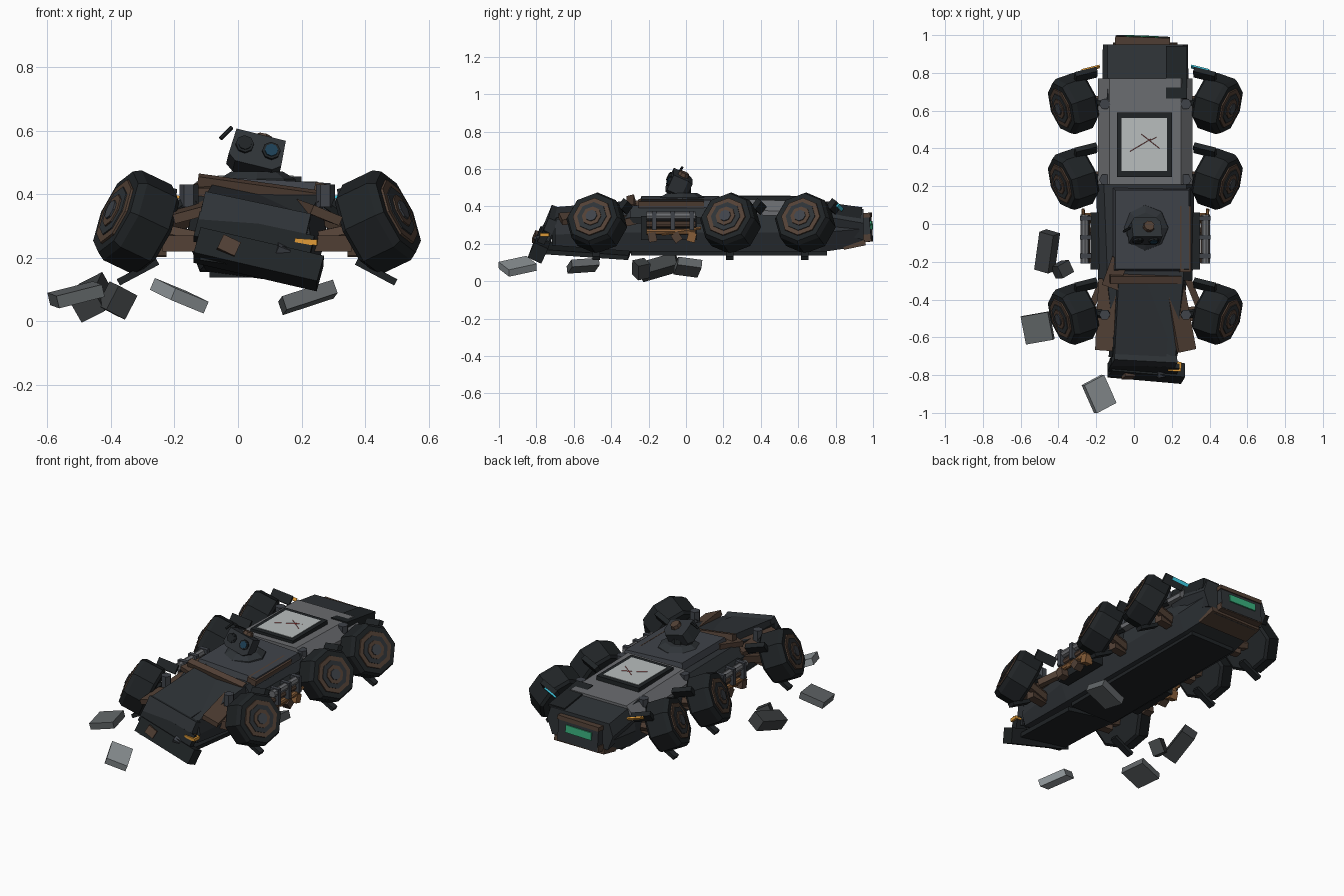
import bpy, bmesh
from math import radians, cos, sin, pi
from mathutils import Vector, Euler

if "Cube" in bpy.data.objects:
    bpy.data.objects.remove(bpy.data.objects["Cube"])

CX = 0.06  # centreline of the vehicle


def mat(name, r, g, b):
    m = bpy.data.materials.new(name)
    m.diffuse_color = (r, g, b, 1)
    m.use_nodes = True
    m.node_tree.nodes["Principled BSDF"].inputs["Base Color"].default_value = m.diffuse_color
    return m


DARK = mat("black_metal", .014, .017, .019)
HULL = mat("dark_steel", .028, .033, .038)
DECK = mat("worn_steel", .05, .056, .067)
GREY = mat("grey_paint", .145, .15, .16)
RUST = mat("rust", .085, .052, .036)
ORANGE = mat("orange", .75, .33, .04)
COPPER = mat("copper", .24, .11, .04)
PANEL = mat("panel_white", .48, .51, .51)
RED = mat("red", .35, .03, .03)
GREEN = mat("green", .04, .42, .2)
CYAN = mat("cyan", .04, .5, .65)
LENS = mat("blue_lens", .012, .05, .09)
STONE = [mat("rubble_%d" % i, c, c * 1.1, c * 1.15) for i, c in enumerate((.05, .12, .28))]


def finish(name, bm, m, loc=(0, 0, 0), rot=None):
    bmesh.ops.recalc_face_normals(bm, faces=bm.faces)
    me = bpy.data.meshes.new(name)
    bm.to_mesh(me)
    bm.free()
    me.materials.append(m)
    o = bpy.data.objects.new(name, me)
    o.location = loc
    if rot is not None:
        o.rotation_euler = rot
    bpy.context.collection.objects.link(o)
    return o


def box(name, loc, size, m, rot=(0, 0, 0), taper=1.0):
    bm = bmesh.new()
    bmesh.ops.create_cube(bm, size=1)
    for v in bm.verts:
        k = taper if v.co.z > 0 else 1
        v.co = Vector((v.co.x * size[0] * k, v.co.y * size[1] * k, v.co.z * size[2]))
    return finish(name, bm, m, loc, [radians(a) for a in rot])


def loft(name, rings, m, loc=(0, 0, 0), rot=None):
    bm = bmesh.new()
    vs = [[bm.verts.new(p) for p in r] for r in rings]
    n = len(vs[0])
    for a, b in zip(vs, vs[1:]):
        for i in range(n):
            bm.faces.new((a[i], a[(i + 1) % n], b[(i + 1) % n], b[i]))
    bm.faces.new(vs[0])
    bm.faces.new(vs[-1])
    return finish(name, bm, m, loc, rot)


def lathe(name, prof, m, loc, axis=(0, 0, 1), n=8):
    rings = [[(r * cos(2 * pi * i / n), r * sin(2 * pi * i / n), h) for i in range(n)] for r, h in prof]
    rot = Euler() if tuple(axis) == (0, 0, 1) else Vector(axis).to_track_quat('Z', 'Y').to_euler()
    return loft(name, rings, m, loc, rot)


def rod(name, a, b, r, m, n=8):
    a, b = Vector(a), Vector(b)
    return lathe(name, [(r, 0), (r, (b - a).length)], m, a, b - a, n)


# hull: six-sided sections (y, bottom z, waist z, top z, bottom, waist, top half width)
def section(y, zb, zw, zt, wb, ww, wt):
    return [(CX + x, y, z) for x, z in ((-wb, zb), (wb, zb), (ww, zw), (wt, zt), (-wt, zt), (-ww, zw))]


loft("hull", [section(-.70, .19, .25, .33, .15, .17, .16),
              section(-.30, .16, .26, .40, .18, .22, .20),
              section(.72, .155, .26, .41, .18, .22, .20),
              section(.95, .19, .28, .37, .15, .21, .17)], HULL)
box("belly_plate", (CX, .23, .152), (.30, 1.05, .03), DARK)
box("front_belly_plate", (.05, -.55, .165), (.32, .50, .025), DARK, (-4, 8, -3))

# rear section
loft("rear_deck", [section(.66, .30, .36, .425, .20, .23, .20),
                   section(.95, .22, .31, .385, .19, .225, .20)], HULL)
box("rear_side_block", (.225, .80, .385), (.11, .28, .06), DARK, (-8, 0, 0))
box("rear_hatch", (.045, .96, .285), (.28, .06, .14), HULL, (5, 0, -2))
box("rear_hatch_sill", (.045, .965, .23), (.29, .055, .04), RUST, (5, 0, -2))
box("rear_hatch_lintel", (.045, .96, .352), (.29, .06, .025), RUST, (5, 0, -2))
box("rear_light", (.04, .992, .30), (.18, .008, .045), GREEN, (5, 0, -2))
box("rear_step", (CX, .90, .195), (.34, .12, .03), RUST, (12, 0, 0))

# mid deck with display panel
loft("mid_deck", [section(.21, .36, .385, .44, .25, .25, .19),
                  section(.77, .34, .365, .425, .25, .25, .19)], GREY)
box("panel_frame", (.055, .42, .438), (.29, .34, .035), DARK)
box("panel", (.055, .42, .452), (.24, .28, .012), PANEL)
for a, b in (((-.02, .385), (.09, .45)), ((.04, .475), (.135, .40)), ((.08, .44), (.12, .46))):
    rod("panel_crack", (*a, .4575), (*b, .4575), .002, RED, 4)

# centre deck
loft("centre_deck", [section(-.30, .31, .34, .405, .24, .25, .20),
                     section(.23, .31, .34, .415, .24, .26, .22)], HULL)
box("top_plate", (.095, -.03, .425), (.41, .44, .04), DECK, (0, 3, 0), .95)
box("right_rust_strip", (.27, -.08, .415), (.06, .35, .035), RUST, (0, 12, 0))
box("left_rust_plate", (-.10, -.26, .415), (.09, .16, .03), RUST, (8, 0, -20))
box("front_rust_lip", (.06, -.29, .405), (.38, .04, .06), RUST, (15, 8, 0))

# broken nose
box("hood", (.04, -.50, .36), (.28, .42, .05), HULL, (5, 12, -2))
box("hood_core", (.05, -.53, .28), (.34, .36, .12), DARK, (0, 10, -2))
box("hood_right_rust", (.245, -.49, .345), (.10, .37, .03), RUST, (4, 22, 12))
box("hood_left_rust", (-.145, -.48, .35), (.10, .38, .03), RUST, (5, -15, -4))
box("nose_plate", (.05, -.725, .31), (.34, .05, .12), HULL, (-22, 12, -3))
box("nose_armour", (.05, -.755, .26), (.37, .04, .09), DARK, (-28, 12, -4))
box("bumper", (.065, -.775, .195), (.40, .08, .09), DARK, (-25, 13, -5))
box("nose_scrap", (-.03, -.80, .235), (.06, .03, .05), RUST, (-20, 25, 0))
box("front_lamp", (.215, -.755, .25), (.07, .05, .018), ORANGE, (0, 4, -3))
box("lamp_housing", (.14, -.78, .225), (.04, .06, .03), DECK, (20, 20, 10))

# turret and sensor head
T = Vector((.06, -.02, 0))
lathe("turret_base", [(.125, .43), (.12, .448), (.08, .472)], HULL, T)
lathe("neck", [(.05, .45), (.045, .50)], DARK, T)
hr = Euler((radians(-24), radians(14), 0))
hc = Vector((.057, -.035, .523))


def on_head(v):
    return hc + hr.to_matrix() @ Vector(v)


loft("sensor_head", [[(x * k, y, z * k) for x, z in
                      ((-.085, -.04), (-.06, -.06), (.06, -.06), (.085, -.04), (.08, .048), (-.08, .048))]
                     for y, k in ((-.055, 1), (.03, 1), (.06, .75))], HULL, hc, hr)
fwd = on_head((0, -1, 0)) - hc
for x, m in ((-.043, DARK), (.043, LENS)):
    p = on_head((x, -.053, 0))
    lathe("lens_ring", [(.029, 0), (.029, .012)], DARK, p, fwd)
    lathe("lens", [(.021, 0), (.021, .016)], m, p, fwd)
lathe("head_cap", [(.032, 0), (.028, .022)], RUST, on_head((.01, 0, .046)), on_head((0, 0, 1)) - hc)
rod("antenna", (-.055, -.04, .575), (-.02, -.02, .61), .007, DARK, 6)

# wheels (cambered and toed out), suspension and side gear, mirrored left and right
for s, side in ((-1, "left"), (1, "right")):
    ax = Vector((s * .86, -.30, .41)).normalized()
    for y, pos in ((-.48, "front"), (.235, "middle"), (.635, "rear")):
        c = Vector((CX + s * .385, y, .315))
        nm = side + "_" + pos
        lathe(nm + "_tyre", [(.14, -.08), (.155, -.065), (.155, .045), (.14, .07)], DARK, c, ax)
        for part, r, h1, m in (("rim", .112, .077, RUST), ("disc", .085, .081, HULL),
                               ("hub_ring", .056, .086, RUST), ("hub", .033, .092, DECK)):
            lathe(nm + "_" + part, [(r, .06), (r * .97, h1)], m, c, ax)
        rod(nm + "_axle", (CX + s * .14, y, .245), c - ax * .07, .03, RUST, 6)
        box(nm + "_strut", (CX + s * .23, y - .01, .245), (.13, .05, .05), RUST, (0, 0, s * 8))
        rod(nm + "_bolt", (CX + s * .215, y, .36), (CX + s * .215, y, .43), .03, DECK, 6)
        rod(nm + "_arm", (CX + s * .2, y, .39), c - ax * .06, .022, DARK, 6)
        # tread bars
        box(nm + "_low_tread", (CX + s * .375, y, .155), (.14, .04, .022), DARK, (0, s * 28, 0))
        box(nm + "_rear_tread", (CX + s * .315, y + .155, .40), (.12, .03, .055), DARK, (-35, -s * 14, s * -14))
    box(side + "_rear_lamp", (CX + s * .29, .822, .395), (.10, .01, .02), CYAN if s > 0 else ORANGE,
        (-35, -s * 14, s * -14))

    # side machinery between front and middle wheels
    x = CX + s * .29
    box(side + "_gear_tray", (CX + s * .255, -.09, .285), (.07, .30, .13), DARK)
    for k, (dx, z, r, m) in enumerate(((.03, .35, .022, GREY), (.02, .305, .018, RUST), (.025, .265, .016, COPPER))):
        rod("%s_pipe_%d" % (side, k), (x + s * dx, -.21, z), (x + s * dx, .05, z), r, m)
    for y in (-.17, -.07, .03):
        box(side + "_pipe_clamp", (x + s * .025, y, .325), (.06, .025, .10), DECK)
    for y, t in ((-.18, 10), (-.05, 35), (.03, -15)):
        box(side + "_hanging_bracket", (x + s * .02, y, .235), (.05, .045, .05), RUST if t > 0 else COPPER, (t, 0, 0))
    rod(side + "_loose_cable", (x + s * .03, -.13, .25), (x + s * .04, .08, .285), .009, COPPER, 6)
    box(side + "_front_brace", (CX + s * .245, -.34, .31), (.035, .18, .04), RUST, (12, 0, s * 22))

# rubble on the ground
for loc, size, rot, k in (((-.46, -.145, .075), (.085, .21, .075), (18, -26, -16), 0),
                          ((-.38, -.24, .065), (.075, .07, .085), (12, 25, 30), 0),
                          ((-.51, -.55, .083), (.15, .15, .04), (4, -14, 10), 1),
                          ((-.185, -.90, .08), (.125, .165, .04), (12, 20, 28), 2),
                          ((.22, .01, .075), (.17, .13, .045), (-8, -18, 8), 1)):
    box("rubble", loc, size, STONE[k], rot)
